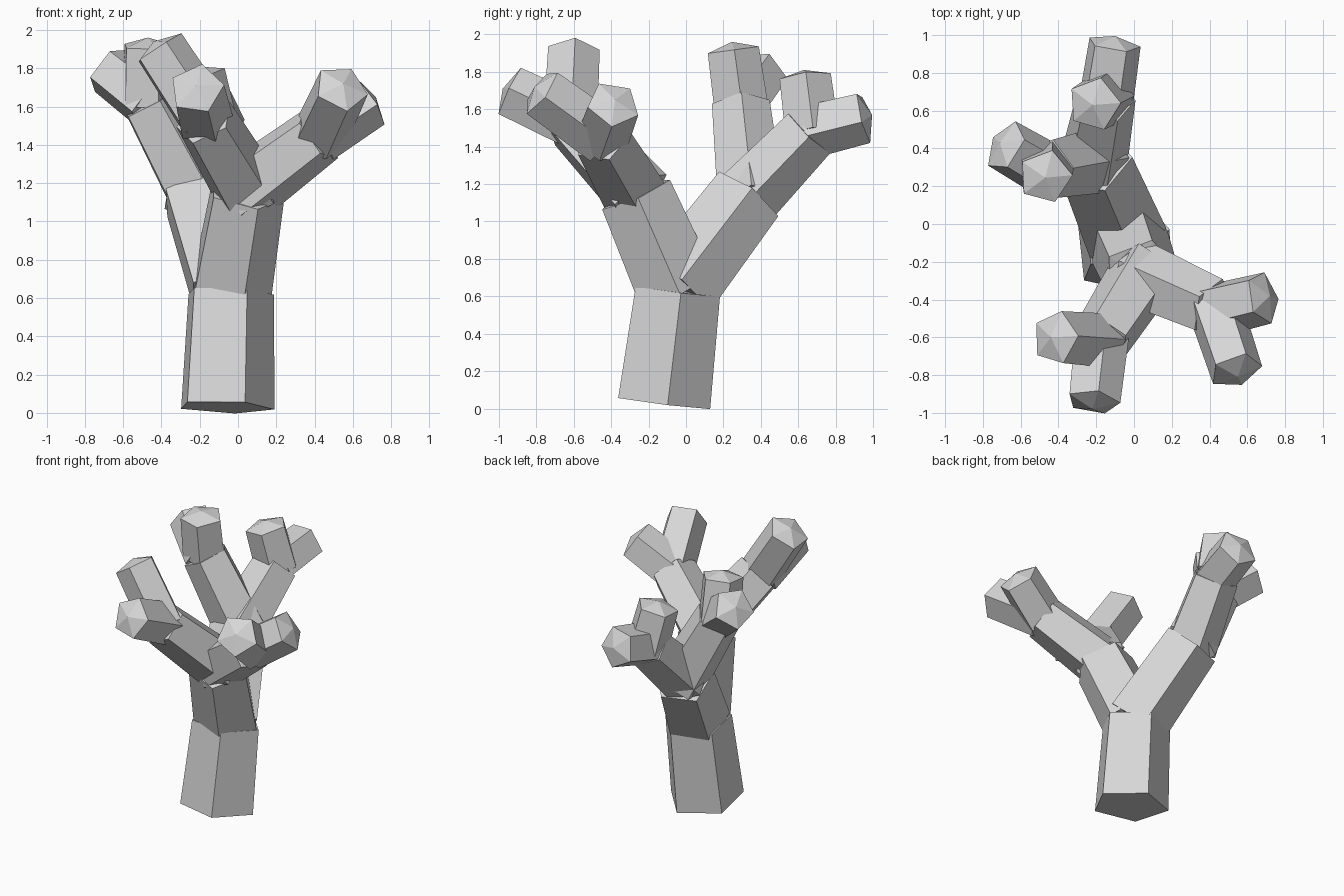
import bpy, bmesh, math
from mathutils import Vector

if "Cube" in bpy.data.objects:
    bpy.data.objects.remove(bpy.data.objects["Cube"])

bark = bpy.data.materials.new("pale_grey")
bark.diffuse_color = (0.68, 0.68, 0.68, 1)
bark.use_nodes = True
bark.node_tree.nodes["Principled BSDF"].inputs["Base Color"].default_value = bark.diffuse_color


def limb(name, start, end, r0, r1, cap=0.3, phase=3, back=0.0):
    """Tapered five-sided limb with a shallow pointed cap; back sinks its foot into the parent."""
    start, end = Vector(start), Vector(end)
    axis = (end - start).normalized()
    start = start - axis * back
    turn = Vector((0, 0, 1)).rotation_difference(axis)
    bm = bmesh.new()
    rings = []
    for centre, r in ((start, r0), (end - axis * r1 * cap, r1)):
        ring = []
        for i in range(5):
            a = math.radians(phase + 72 * i)
            ring.append(bm.verts.new(centre + turn @ Vector((r * math.cos(a), r * math.sin(a), 0))))
        rings.append(ring)
    tip = bm.verts.new(end)
    bm.faces.new(rings[0][::-1])
    for i in range(5):
        j = (i + 1) % 5
        bm.faces.new((rings[0][i], rings[0][j], rings[1][j], rings[1][i]))
        bm.faces.new((rings[1][i], rings[1][j], tip))
    me = bpy.data.meshes.new(name)
    bm.to_mesh(me)
    bm.free()
    me.materials.append(bark)
    ob = bpy.data.objects.new(name, me)
    bpy.context.collection.objects.link(ob)


# trunk and its fork points
fork = (-0.05, -0.05, 0.64)
back, front = (-0.215, 0.34, 1.15), (0.04, -0.28, 1.17)
limb("trunk", (-0.07, -0.125, 0.03), fork, 0.262, 0.24, 0.05, 6)

# main boughs
limb("back_bough", fork, back, 0.228, 0.208, 0.1)
limb("front_bough", fork, front, 0.228, 0.208, 0.1)

# each branch: name, fork it grows from, end, twist, ends of its two twigs
branches = [
    ("back_left", back, (-0.47, 0.29, 1.63), 3, [(-0.47, 0.245, 1.96), (-0.71, 0.43, 1.82)]),
    ("back_rear", back, (-0.15, 0.67, 1.49), 3, [(-0.10, 0.995, 1.57), (-0.22, 0.63, 1.81)]),
    ("front_right", front, (0.43, -0.45, 1.46), 3, [(0.72, -0.38, 1.65), (0.55, -0.81, 1.72)]),
    ("front_left", front, (-0.18, -0.62, 1.54), 20, [(-0.44, -0.60, 1.94), (-0.22, -0.98, 1.71)]),
]
for name, start, end, phase, twigs in branches:
    limb(name + "_branch", start, end, 0.188, 0.163, 0.1, phase, 0.05)
    for n, tip in enumerate(twigs):
        limb(f"{name}_twig_{n + 1}", end, tip, 0.152, 0.145, back=0.02)
